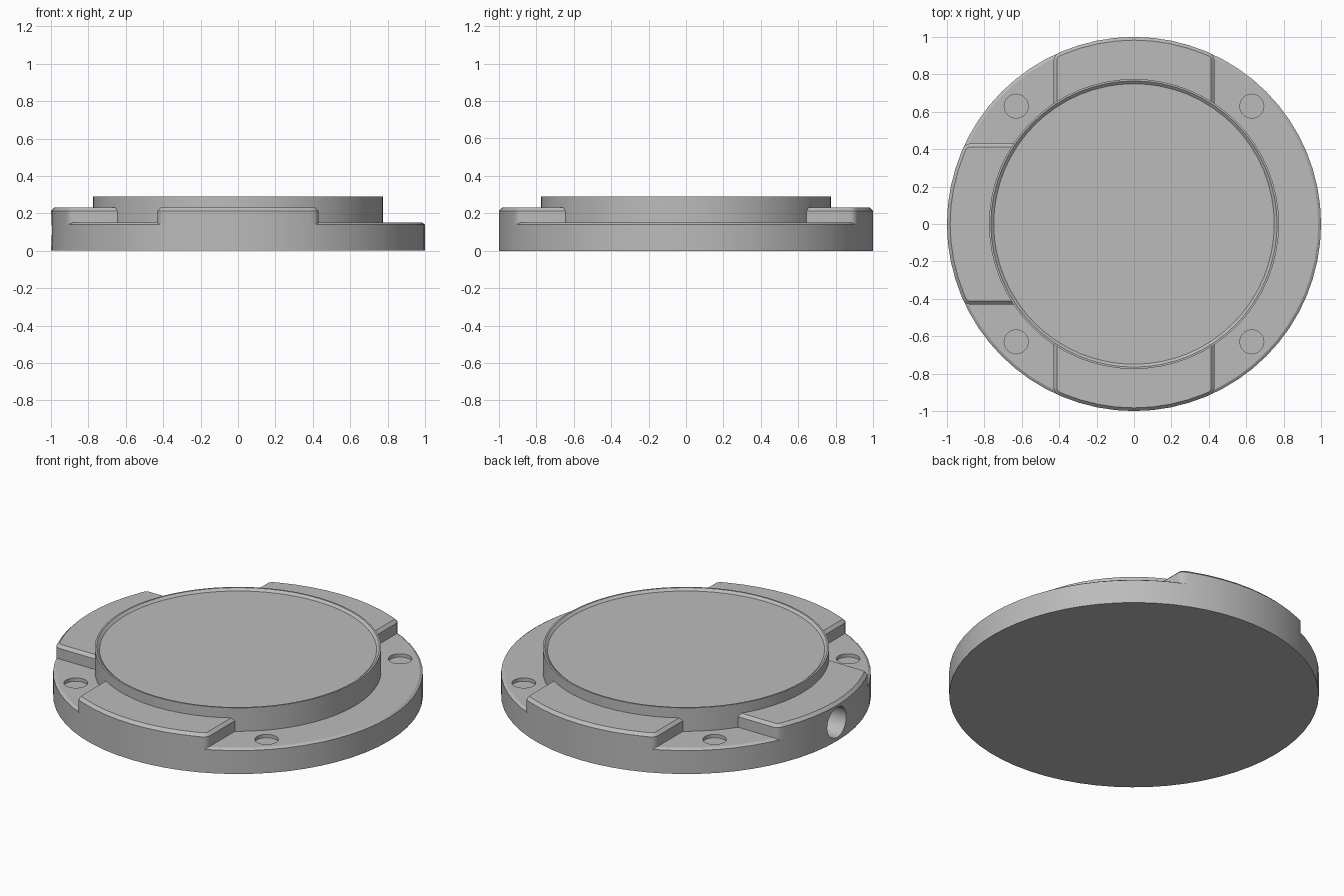
import bpy, bmesh, math
from mathutils import Matrix, Vector

if "Cube" in bpy.data.objects:
    bpy.data.objects.remove(bpy.data.objects["Cube"])

SEGS = 64
STEP = 2 * math.pi / SEGS

grey = bpy.data.materials.new("plain_grey")
grey.use_nodes = True
grey.diffuse_color = (0.5, 0.5, 0.5, 1)
grey.node_tree.nodes["Principled BSDF"].inputs["Base Color"].default_value = (0.5, 0.5, 0.5, 1)


def add_object(name, bm):
    bmesh.ops.recalc_face_normals(bm, faces=bm.faces)
    mesh = bpy.data.meshes.new(name)
    bm.to_mesh(mesh)
    bm.free()
    mesh.materials.append(grey)
    obj = bpy.data.objects.new(name, mesh)
    bpy.context.collection.objects.link(obj)
    return obj


def lathe(name, profile):
    """Closed solid from rings of (radius, z), capped at both ends."""
    bm = bmesh.new()
    rings = [[bm.verts.new((r * math.cos(i * STEP), r * math.sin(i * STEP), z))
              for i in range(SEGS)] for r, z in profile]
    for a, b in zip(rings, rings[1:]):
        for i in range(SEGS):
            j = (i + 1) % SEGS
            bm.faces.new((a[i], a[j], b[j], b[i]))
    bm.faces.new(rings[0])
    bm.faces.new(rings[-1])
    return add_object(name, bm)


def drill(name, radius, depth, matrices):
    """Helper cylinders used only for cutting holes."""
    bm = bmesh.new()
    for m in matrices:
        bmesh.ops.create_cone(bm, cap_ends=True, segments=32, radius1=radius,
                              radius2=radius, depth=depth, matrix=m)
    obj = add_object(name, bm)
    obj.hide_render = True
    return obj


def cut(obj, cutter):
    mod = obj.modifiers.new("hole", 'BOOLEAN')
    mod.operation = 'DIFFERENCE'
    mod.solver = 'EXACT'
    mod.object = cutter
    bpy.context.view_layer.objects.active = obj
    bpy.ops.object.modifier_apply(modifier=mod.name)


def lug(name, turn):
    """Raised pad on the rim, with rounded outer corners and a chamfered top."""
    half, low, high, inner = 0.43, 0.14, 0.23, 0.74
    end = math.asin(half)
    angles = [-end] + [k * STEP for k in range(-4, 5)] + [end]
    outline = [(math.cos(a), math.sin(a)) for a in angles]
    inner_end = math.asin(half / inner)
    outline += [(inner * math.cos(a), inner * math.sin(a))
                for a in (inner_end * (1 - k / 4) for k in range(9))]
    bm = bmesh.new()
    face = bm.faces.new([bm.verts.new((x, y, low)) for x, y in outline])
    out = bmesh.ops.extrude_face_region(bm, geom=[face], use_keep_orig=True)
    for v in out["geom"]:
        if isinstance(v, bmesh.types.BMVert):
            v.co.z = high
    bmesh.ops.recalc_face_normals(bm, faces=bm.faces)
    # Round the two outer corners
    corners = [e for e in bm.edges
               if abs(e.verts[0].co.z - e.verts[1].co.z) > 0.01
               and abs(abs(e.verts[0].co.y) - half) < 0.001
               and e.verts[0].co.x > 0.8]
    bmesh.ops.bevel(bm, geom=corners, offset=0.025, segments=3, profile=0.5,
                    affect='EDGES')
    # Chamfer the exposed top edges
    top = [e for e in bm.edges
           if all(v.co.z > high - 0.001 for v in e.verts)
           and sum((v.co.xy.length for v in e.verts)) / 2 > inner + 0.02]
    bmesh.ops.bevel(bm, geom=top, offset=0.017, segments=1, affect='EDGES')
    bmesh.ops.rotate(bm, verts=bm.verts, matrix=Matrix.Rotation(turn, 3, 'Z'))
    return add_object(name, bm)


# Round base plate with a fine chamfer on its ledge
base = lathe("base_plate", [(1, 0), (1, 0.14), (0.985, 0.15)])

# Central disc with a thin lip around a shallow recess
disc = lathe("raised_disc", [(0.775, 0.14), (0.775, 0.29), (0.765, 0.29), (0.75, 0.277)])

# Three rim lugs; the left side stays open
lugs = [lug(n, math.radians(a)) for n, a in
        (("back_lug", 90), ("right_lug", 180), ("front_lug", 270))]

# Four shallow screw holes in the ledge
screws = drill("screw_hole_cutter", 0.064, 0.1,
               [Matrix.Translation(Vector((sx * 0.63, sy * 0.63, 0.18)))
                for sx in (-1, 1) for sy in (-1, 1)])
cut(base, screws)

# Side port through the right lug and the base
port = drill("side_port_cutter", 0.09, 0.4,
             [Matrix.Translation(Vector((-1.02, 0, 0.11))) @ Matrix.Rotation(math.pi / 2, 4, 'Y')])
for part in (base, lugs[1]):
    cut(part, port)

for helper in (screws, port):
    bpy.data.objects.remove(helper)

# Smooth the round walls and keep the chamfers crisp
bpy.ops.object.select_all(action='DESELECT')
for part in [base, disc] + lugs:
    part.select_set(True)
bpy.context.view_layer.objects.active = base
bpy.ops.object.shade_smooth_by_angle(angle=math.radians(25))
